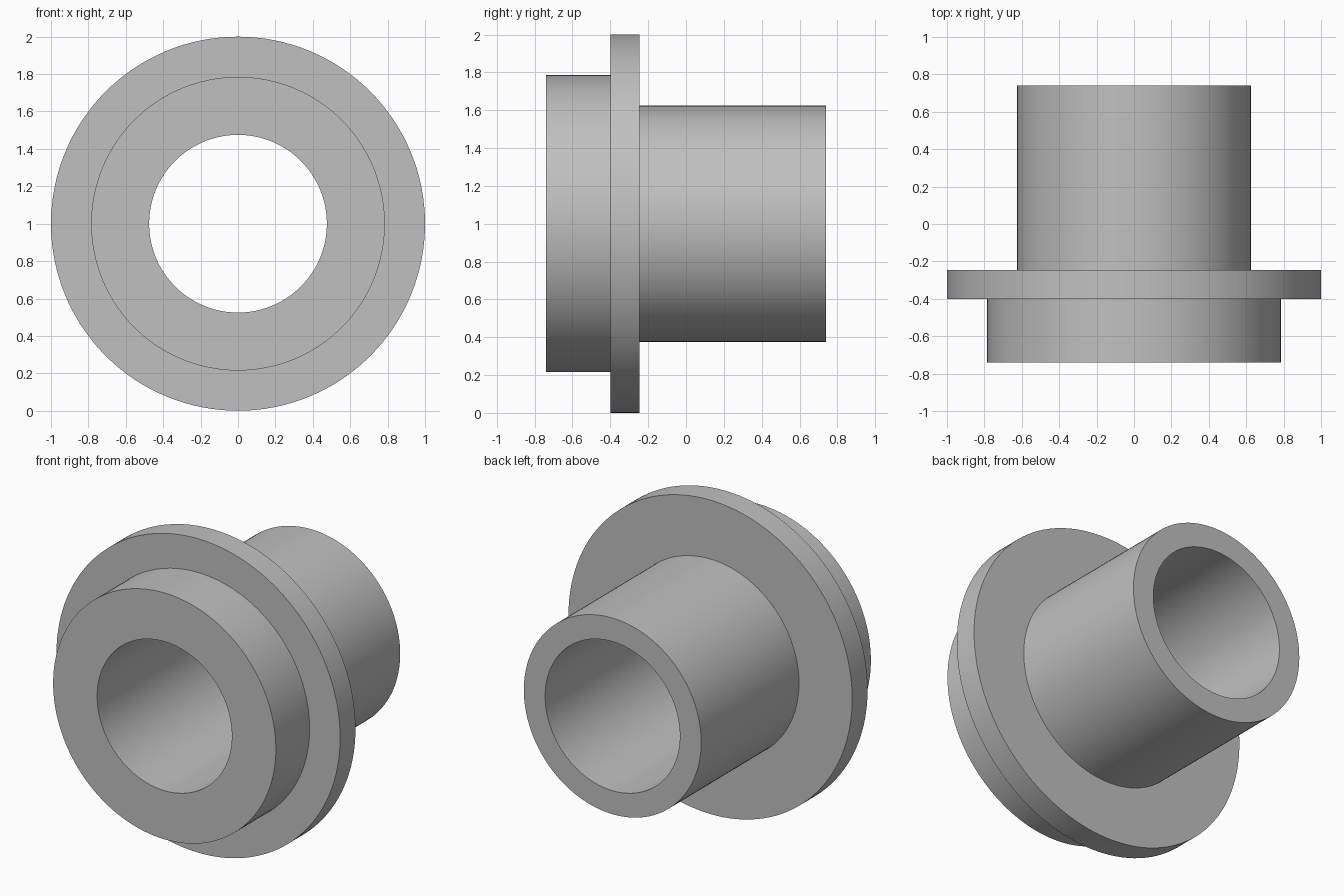
import bpy, bmesh, math
from mathutils import Vector

cube = bpy.data.objects.get("Cube")
if cube:
    bpy.data.objects.remove(cube, do_unlink=True)

SEGMENTS = 128
BORE, TUBE, COLLAR, FLANGE = 0.475, 0.625, 0.785, 1.0        # radii
FRONT, FLANGE_FRONT, FLANGE_BACK, BACK = -0.74, -0.40, -0.245, 0.74  # along y

# Plain grey metal
grey = bpy.data.materials.new("grey_metal")
grey.use_nodes = True
colour = (0.53, 0.53, 0.53, 1)
grey.diffuse_color = colour
grey.node_tree.nodes["Principled BSDF"].inputs["Base Color"].default_value = colour

# Closed half section (radius, y): front collar, flange, rear tube, through bore
profile = [(BORE, FRONT), (COLLAR, FRONT), (COLLAR, FLANGE_FRONT),
           (FLANGE, FLANGE_FRONT), (FLANGE, FLANGE_BACK),
           (TUBE, FLANGE_BACK), (TUBE, BACK), (BORE, BACK)]

# Revolve the section around the bore axis
bm = bmesh.new()
verts = [bm.verts.new((r, y, 0)) for r, y in profile]
edges = [bm.edges.new((v, verts[(i + 1) % len(verts)])) for i, v in enumerate(verts)]
bmesh.ops.spin(bm, geom=verts + edges, cent=(0, 0, 0), axis=(0, 1, 0),
               angle=math.tau, steps=SEGMENTS, use_merge=True)
bmesh.ops.remove_doubles(bm, verts=bm.verts, dist=0.0001)
bmesh.ops.recalc_face_normals(bm, faces=bm.faces)
mesh = bpy.data.meshes.new("flanged_bushing")
bm.to_mesh(mesh)
bm.free()

bushing = bpy.data.objects.new("flanged_bushing", mesh)
bushing.location = Vector((0, 0, FLANGE))
bpy.context.collection.objects.link(bushing)
mesh.materials.append(grey)

# Smooth round walls, sharp rims
bpy.ops.object.select_all(action="DESELECT")
bushing.select_set(True)
bpy.context.view_layer.objects.active = bushing
bpy.ops.object.shade_smooth_by_angle(angle=math.radians(30))
